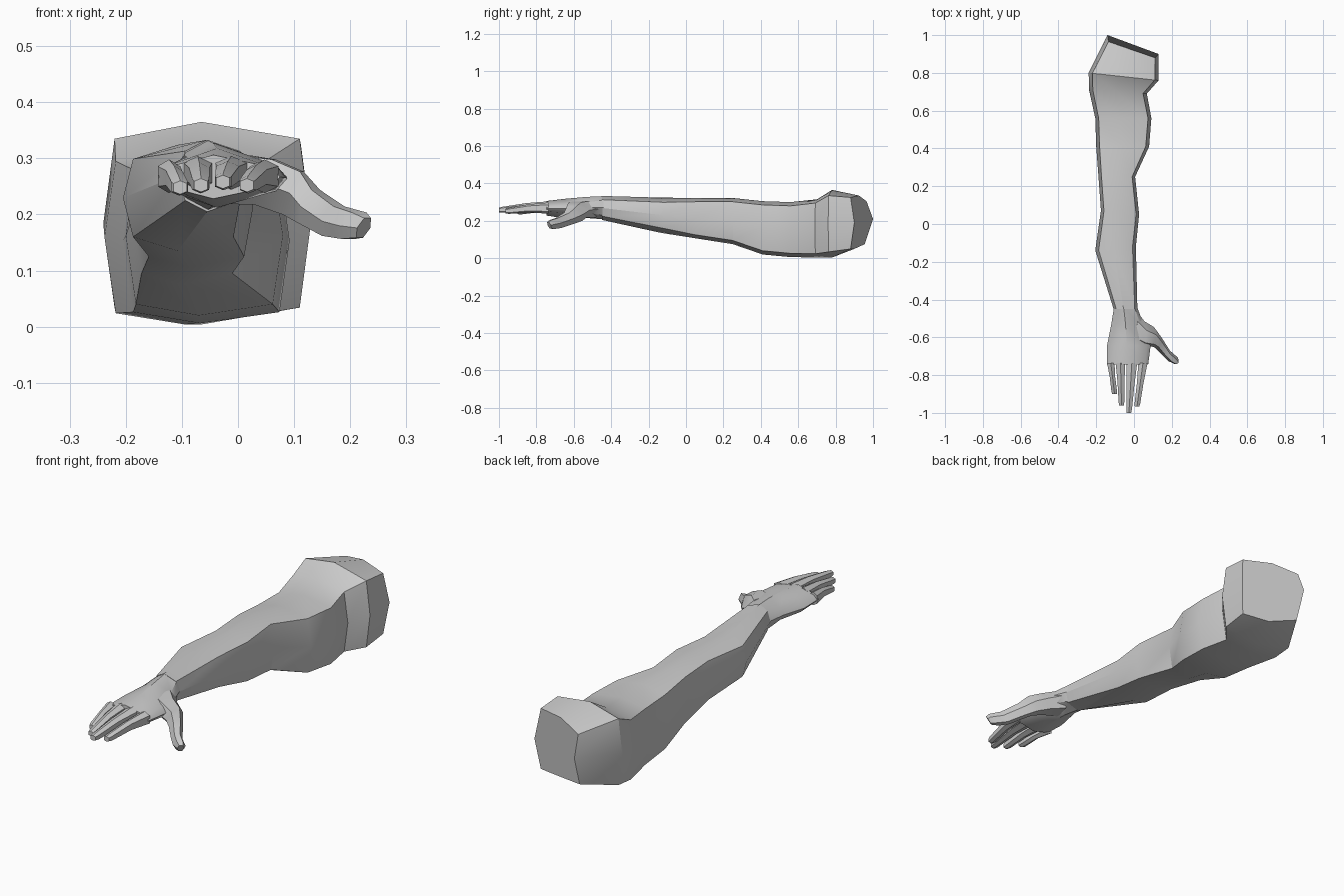
import bpy, bmesh, math
from mathutils import Vector

skin = bpy.data.materials.new("light grey")
skin.diffuse_color = (0.6, 0.6, 0.6, 1)


def loft(name, rings, angle=30):
    """Skin a list of equal-length point rings and cap both ends."""
    bm = bmesh.new()
    vs = [[bm.verts.new(p) for p in r] for r in rings]
    n = len(rings[0])
    for a, b in zip(vs, vs[1:]):
        for i in range(n):
            j = (i + 1) % n
            bm.faces.new((a[i], a[j], b[j], b[i]))
    bm.faces.new(vs[0])
    bm.faces.new(vs[-1][::-1])
    bmesh.ops.recalc_face_normals(bm, faces=bm.faces)
    me = bpy.data.meshes.new(name)
    bm.to_mesh(me)
    bm.free()
    ob = bpy.data.objects.new(name, me)
    bpy.context.collection.objects.link(ob)
    me.materials.append(skin)
    bpy.ops.object.select_all(action='DESELECT')
    ob.select_set(True)
    bpy.context.view_layer.objects.active = ob
    bpy.ops.object.shade_smooth_by_angle(angle=math.radians(angle))
    return ob


def section(yl, yr, xl, xr, zt, zb, inset=0.018, drop=0.028):
    """Boxy eight-sided section; ends may be slanted from left to right."""
    xm, zm = (xl + xr) / 2 - 0.01, (zt + zb) / 2
    pts = [(xl + inset, zt - drop), (xm, zt), (xr - inset, zt - drop), (xr, zm),
           (xr - inset, zb + drop), (xm, zb), (xl + inset, zb + drop), (xl, zm)]
    return [(x, yl + (yr - yl) * (x - xl) / (xr - xl), z) for x, z in pts]


# Arm from the cut upper end down to the wrist
arm = [
    section(0.80, 0.76, -0.24, 0.13, 0.365, 0.004, 0.02, 0.03),
    section(0.71, 0.69, -0.238, 0.068, 0.315, 0.004, 0.02, 0.02),
    section(0.56, 0.56, -0.205, 0.092, 0.300, 0.006, 0.018, 0.02),
    section(0.41, 0.41, -0.200, 0.080, 0.305, 0.020, 0.018, 0.02),
    section(0.25, 0.25, -0.188, 0.006, 0.322, 0.075, 0.016, 0.02),
    section(0.07, 0.05, -0.175, 0.027, 0.322, 0.105, 0.016, 0.02),
    section(-0.14, -0.12, -0.205, 0.010, 0.324, 0.135, 0.018, 0.025),
    section(-0.45, -0.45, -0.108, 0.018, 0.333, 0.205, 0.014, 0.02),
]
# Slanted, bulging cut end
stump = [(-0.135, 0.965, 0.305), (-0.02, 0.925, 0.335), (0.112, 0.88, 0.325),
         (0.13, 0.90, 0.19), (0.112, 0.88, 0.05), (-0.02, 0.90, 0.05),
         (-0.135, 0.955, 0.075), (-0.14, 1.0, 0.21)]
loft("arm", [stump] + arm)

# Palm
palm = [
    section(-0.44, -0.44, -0.106, 0.017, 0.332, 0.208, 0.014, 0.02),
    section(-0.53, -0.53, -0.120, 0.050, 0.328, 0.215, 0.018, 0.03),
    section(-0.645, -0.645, -0.143, 0.088, 0.318, 0.212, 0.02, 0.03),
    section(-0.745, -0.745, -0.143, 0.075, 0.306, 0.228, 0.015, 0.022),
]
loft("palm", palm, 40)


def finger(name, x0, x1, xt, ytip, z0, zt):
    """Tapering, slightly arched finger from knuckle to tip."""
    rings = []
    xc, w0 = (x0 + x1) / 2, (x1 - x0) / 2
    for t, w, h, lift in ((0, w0, 0.030, 0), (0.45, w0 * 0.72, 0.022, 0.006),
                          (0.93, 0.015, 0.016, 0), (1, 0.012, 0.012, 0)):
        x = xc + (xt - xc) * t
        y = -0.735 + (ytip + 0.735) * t
        z = z0 + (zt - z0) * t + lift
        rings.append([(x + a * w, y, z + b * h) for a, b in
                      ((-1, 0.6), (0, 1), (1, 0.6), (1, -0.6), (0, -1), (-1, -0.6))])
    loft(name, rings)


finger("little_finger", -0.143, -0.103, -0.103, -0.90, 0.268, 0.248)
finger("ring_finger", -0.097, -0.046, -0.066, -0.96, 0.274, 0.252)
finger("middle_finger", -0.040, 0.017, -0.027, -1.0, 0.274, 0.258)
finger("index_finger", 0.023, 0.072, 0.016, -0.965, 0.268, 0.252)

# Thumb: outer and inner edge points with centre height and half thickness
thumb = []
for ox, oy, ix, iy, z, h in ((0.015, -0.46, -0.03, -0.62, 0.262, 0.05),
                             (0.055, -0.515, 0.04, -0.645, 0.258, 0.046),
                             (0.105, -0.545, 0.092, -0.648, 0.238, 0.044),
                             (0.142, -0.595, 0.112, -0.655, 0.214, 0.034),
                             (0.190, -0.670, 0.150, -0.695, 0.188, 0.030),
                             (0.233, -0.708, 0.180, -0.725, 0.180, 0.027),
                             (0.236, -0.722, 0.212, -0.740, 0.176, 0.020)):
    o, i = Vector((ox, oy, z)), Vector((ix, iy, z))
    up = Vector((0.35, -0.35, 0.87)) * h
    a, b = o.lerp(i, 0.25), o.lerp(i, 0.75)
    thumb.append([o, a + up, b + up, i, b - up, a - up])
loft("thumb", thumb, 40)
